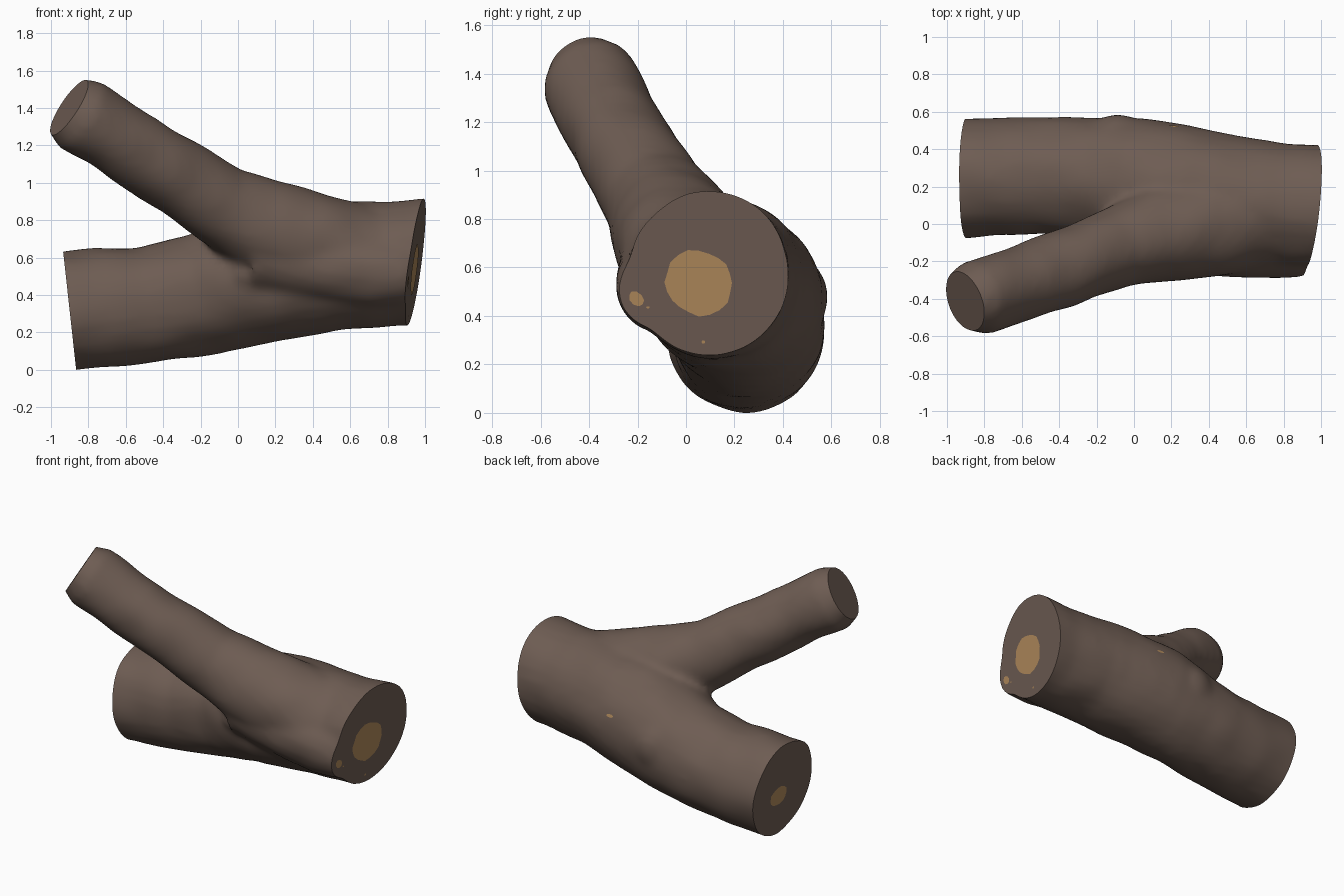
import bpy, bmesh, math, random
from mathutils import Vector, noise

if "Cube" in bpy.data.objects:
    bpy.data.objects.remove(bpy.data.objects["Cube"])

random.seed(4)


def material(name, rgb):
    m = bpy.data.materials.new(name)
    m.diffuse_color = (*rgb, 1)
    m.use_nodes = True
    m.node_tree.nodes["Principled BSDF"].inputs["Base Color"].default_value = m.diffuse_color
    return m


bark = material("bark_brown", (0.155, 0.108, 0.086))
wood = material("cut_wood_tan", (0.44, 0.255, 0.107))


def tube(bm, path, sides=28):
    """Closed tube through (x, y, z, radius) points."""
    pts = [Vector(p[:3]) for p in path]
    rings = []
    for i, p in enumerate(pts):
        t = (pts[min(i + 1, len(pts) - 1)] - pts[max(i - 1, 0)]).normalized()
        u = t.cross(Vector((0, 0, 1))).normalized()
        v = t.cross(u)
        ring = []
        for k in range(sides):
            a = 2 * math.pi * k / sides
            ring.append(bm.verts.new(p + path[i][3] * (u * math.cos(a) + v * math.sin(a))))
        rings.append(ring)
    for r, s in zip(rings, rings[1:]):
        for k in range(sides):
            j = (k + 1) % sides
            bm.faces.new((r[k], r[j], s[j], s[k]))
    bm.faces.new(rings[0][::-1])
    bm.faces.new(rings[-1])


# Trunk, side branch (rounded at its tip) and bark lumps as overlapping volumes
bm = bmesh.new()
tube(bm, [(-1.15, 0.24, 0.285, 0.32), (-0.9, 0.25, 0.325, 0.32), (-0.5, 0.26, 0.352, 0.314),
          (-0.2, 0.255, 0.41, 0.325), (0.0, 0.225, 0.475, 0.35), (0.3, 0.165, 0.535, 0.355),
          (0.5, 0.13, 0.557, 0.345), (0.8, 0.105, 0.575, 0.333), (1.15, 0.09, 0.59, 0.335)])
tube(bm, [(-1.0, -0.45, 1.47, 0.1), (-0.92, -0.415, 1.42, 0.165), (-0.84, -0.39, 1.37, 0.205),
          (-0.6, -0.31, 1.21, 0.2), (-0.3, -0.2, 1.025, 0.208), (-0.1, -0.125, 0.89, 0.22),
          (0.1, -0.06, 0.785, 0.25), (0.35, -0.01, 0.69, 0.28), (0.6, 0.03, 0.62, 0.28),
          (0.8, 0.06, 0.6, 0.26)])
tube(bm, [(0.1, -0.05, 0.62, 0.2), (0.45, -0.08, 0.57, 0.2), (0.75, -0.09, 0.53, 0.193),
          (0.86, -0.09, 0.525, 0.19), (1.1, -0.04, 0.52, 0.16)])
for centre, r in [((0.04, -0.1, 0.52), 0.07), ((-0.1, 0.395, 0.48), 0.2)]:
    ret = bmesh.ops.create_icosphere(bm, subdivisions=3, radius=r)
    bmesh.ops.translate(bm, verts=ret["verts"], vec=centre)
bmesh.ops.recalc_face_normals(bm, faces=bm.faces)
mesh = bpy.data.meshes.new("forked_log")
bm.to_mesh(mesh)
bm.free()
log = bpy.data.objects.new("forked_log", mesh)
bpy.context.collection.objects.link(log)

# Fuse into one skin and soften the crotch
rm = log.modifiers.new("fuse", 'REMESH')
rm.mode = 'VOXEL'
rm.voxel_size = 0.025
sm = log.modifiers.new("soften", 'SMOOTH')
sm.factor = 0.5
sm.iterations = 7
dg = bpy.context.evaluated_depsgraph_get()
mesh = bpy.data.meshes.new_from_object(log.evaluated_get(dg))
log.modifiers.clear()
log.data = mesh
mesh.name = "forked_log"

# Gentle uneven bark, then saw the three ends flat
LEFT = (Vector((-0.903, 0.25, 0.32)), Vector((-1, 0, -0.11)).normalized())
RIGHT = (Vector((0.945, 0.09, 0.585)), Vector((1, -0.1, -0.13)).normalized())
BRANCH = (Vector((-0.905, -0.41, 1.41)), Vector((-0.81, -0.28, 0.52)).normalized())
bm = bmesh.new()
bm.from_mesh(mesh)
bm.normal_update()
offsets = [(v, v.normal * 0.012 * noise.noise(v.co * 4.5)) for v in bm.verts]
for v, d in offsets:
    v.co += d
for co, no in (BRANCH, LEFT, RIGHT):
    cut = bmesh.ops.bisect_plane(bm, geom=bm.verts[:] + bm.edges[:] + bm.faces[:],
                                 plane_co=co, plane_no=no, clear_outer=True)
    edges = [e for e in cut["geom_cut"] if isinstance(e, bmesh.types.BMEdge) and e.is_boundary]
    bmesh.ops.holes_fill(bm, edges=edges, sides=0)
bmesh.ops.recalc_face_normals(bm, faces=bm.faces)
bm.to_mesh(mesh)
bm.free()
mesh.materials.clear()
mesh.materials.append(bark)
bpy.context.view_layer.objects.active = log
log.select_set(True)
bpy.ops.object.shade_smooth_by_angle(angle=math.radians(40))


def patch(name, co, no, along, ru, rv, sides=20):
    """Thin irregular plate of bare wood lying on a plane."""
    u = (along - no * along.dot(no)).normalized()
    v = no.cross(u)
    bm = bmesh.new()
    ring = []
    for k in range(sides):
        a = 2 * math.pi * k / sides
        w = random.uniform(0.93, 1.06)
        ring.append(bm.verts.new(co + no * 0.004 + w * (u * ru * math.cos(a) + v * rv * math.sin(a))))
    bm.faces.new(ring)
    me = bpy.data.meshes.new(name)
    bm.to_mesh(me)
    bm.free()
    me.materials.append(wood)
    ob = bpy.data.objects.new(name, me)
    bpy.context.collection.objects.link(ob)
    return ob


def end_patch(name, plane, y, z, *size, along=(0, 1, 0)):
    """Patch on a sawn end, placed by its y and z."""
    co, no = plane
    x = co.x - (no.y * (y - co.y) + no.z * (z - co.z)) / no.x
    return patch(name, Vector((x, y, z)), no, Vector(along), *size)


# Bare wood on the sawn ends
parts = [log,
         end_patch("right_heartwood", RIGHT, 0.058, 0.545, 0.143, 0.135),
         end_patch("right_wood_fleck", RIGHT, -0.2, 0.478, 0.036, 0.026, 9, along=(0, 1, -0.9)),
         end_patch("right_wood_chip", RIGHT, -0.152, 0.443, 0.008, 0.005, 6),
         end_patch("right_wood_speck", RIGHT, 0.077, 0.3, 0.008, 0.008, 6),
         end_patch("left_heartwood", LEFT, 0.285, 0.285, 0.09, 0.065, 14)]

# Small scrape on the back of the trunk
ok, spot, normal, _ = log.closest_point_on_mesh(Vector((0.21, 0.53, 0.63)))
parts.append(patch("back_scrape", spot, normal, Vector((1, 0, 0)), 0.028, 0.011, 9))

# Centre the log and rest it on the ground
cos = [v.co for v in mesh.vertices]
lo = [min(c[i] for c in cos) for i in range(3)]
hi = [max(c[i] for c in cos) for i in range(3)]
for ob in parts:
    ob.location = (-(lo[0] + hi[0]) / 2, -(lo[1] + hi[1]) / 2, -lo[2])
